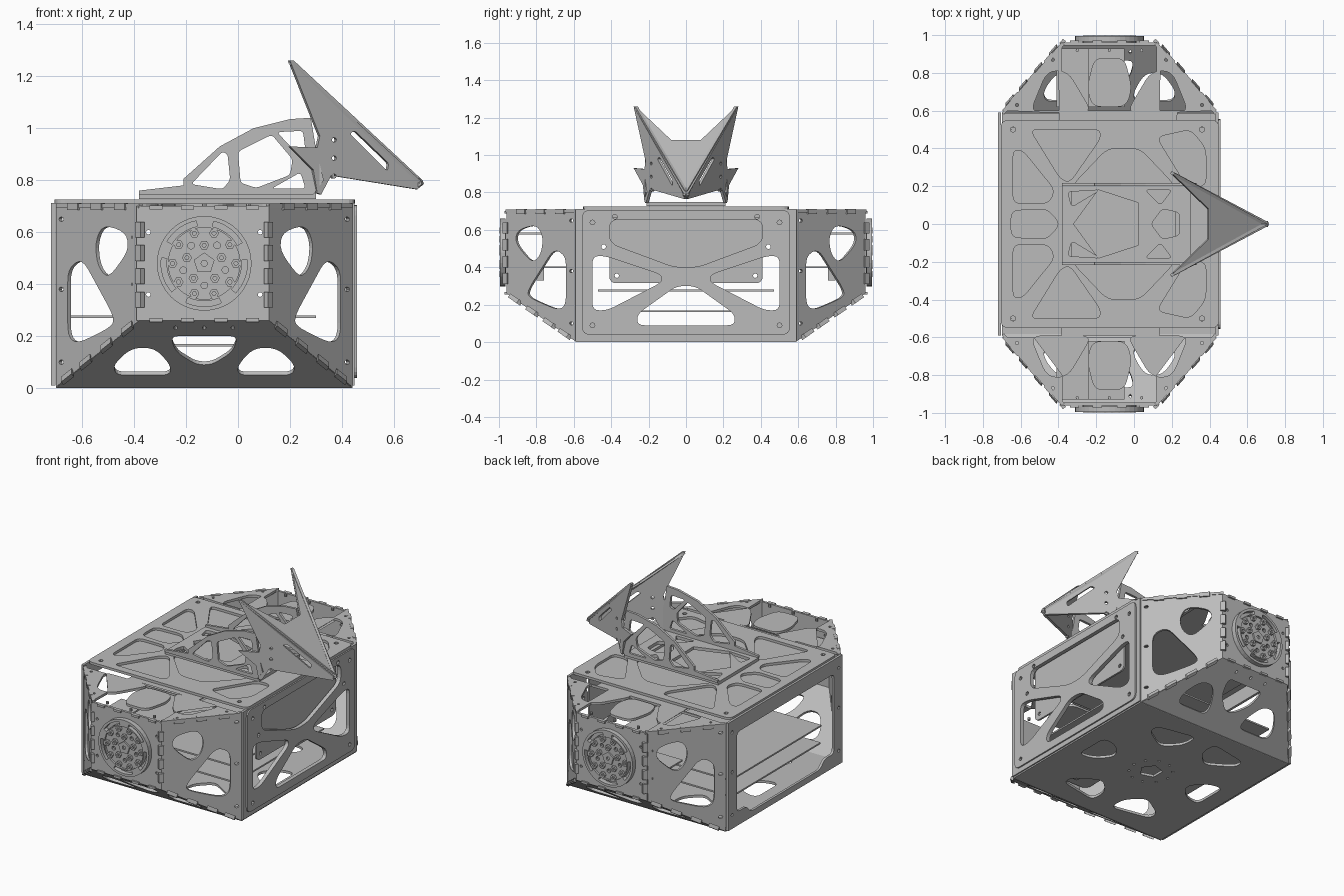
import bpy, bmesh, math
from mathutils import Vector, Matrix

cube = bpy.data.objects.get("Cube")
if cube:
    bpy.data.objects.remove(cube, do_unlink=True)

grey = bpy.data.materials.new("plain grey")
grey.use_nodes = True
grey.diffuse_color = (0.5, 0.5, 0.5, 1)
grey.node_tree.nodes["Principled BSDF"].inputs["Base Color"].default_value = (0.5, 0.5, 0.5, 1)

CX = -0.13          # centre line of the chassis
T = 0.016           # sheet thickness
IDENT = Matrix.Identity(4)
FLIP_Y = Matrix.Scale(-1, 4, (0, 1, 0))
FLIP_X = Matrix.Translation((2 * CX, 0, 0)) @ Matrix.Scale(-1, 4, (1, 0, 0))
ENDS = (("front", IDENT), ("back", FLIP_Y))
SIDES = (("left", IDENT), ("right", FLIP_X))


def frame(origin, u, v):
    """Matrix whose local x and y run along u and v, z along their normal."""
    u, v = Vector(u), Vector(v)
    m = Matrix((u, v, u.cross(v).normalized())).transposed().to_4x4()
    m.translation = origin
    return m


def rounded(pts, r):
    """Polygon with softened corners."""
    pts = [Vector(p) for p in pts]
    out = []
    for i, p in enumerate(pts):
        a, b = pts[i - 1] - p, pts[(i + 1) % len(pts)] - p
        s = p + a.normalized() * min(r, a.length * 0.45)
        e = p + b.normalized() * min(r, b.length * 0.45)
        for k in range(5):
            t = k / 4
            out.append(s * (1 - t) ** 2 + p * 2 * t * (1 - t) + e * t * t)
    return out


def ngon(x, y, r, n=8, turn=0.0):
    return [(x + r * math.cos(turn + math.tau * i / n),
             y + r * math.sin(turn + math.tau * i / n)) for i in range(n)]


def rect(x0, x1, y0, y1):
    return [(x0, y0), (x1, y0), (x1, y1), (x0, y1)]


def arc_slot(x, y, r0, r1, a0, a1):
    ang = [a0 + (a1 - a0) * i / 8 for i in range(9)]
    return ([(x + r1 * math.cos(a), y + r1 * math.sin(a)) for a in ang]
            + [(x + r0 * math.cos(a), y + r0 * math.sin(a)) for a in reversed(ang)])


def mirror_u(pts, c=0.0):
    return [(2 * c - p[0], p[1]) for p in pts]


def mirror_v(pts):
    return [(p[0], -p[1]) for p in pts]


def plate(name, loops, m, t=T, lift=0.0):
    """Flat sheet cut from closed loops; inner loops become holes."""
    cu = bpy.data.curves.new(name, "CURVE")
    cu.dimensions, cu.fill_mode, cu.extrude = "2D", "BOTH", t / 2
    for loop in loops:
        sp = cu.splines.new("POLY")
        sp.points.add(len(loop) - 1)
        for pt, p in zip(sp.points, loop):
            pt.co = (p[0], p[1], 0, 1)
        sp.use_cyclic_u = True
    tmp = bpy.data.objects.new("temp", cu)
    bpy.context.collection.objects.link(tmp)
    bpy.context.view_layer.update()
    me = bpy.data.meshes.new_from_object(
        tmp.evaluated_get(bpy.context.evaluated_depsgraph_get()))
    bpy.data.objects.remove(tmp, do_unlink=True)
    bm = bmesh.new()
    bm.from_mesh(me)
    bm.transform(m @ Matrix.Translation((0, 0, lift)))
    bmesh.ops.remove_doubles(bm, verts=bm.verts, dist=0.0002)
    bmesh.ops.recalc_face_normals(bm, faces=bm.faces)
    bm.to_mesh(me)
    bm.free()
    me.materials.clear()
    me.materials.append(grey)
    me.polygons.foreach_set("use_smooth", [False] * len(me.polygons))
    me.name = name
    ob = bpy.data.objects.new(name, me)
    bpy.context.collection.objects.link(ob)
    return ob


def level(z):
    return frame((0, 0, z), (1, 0, 0), (0, 1, 0))


def wall(x):
    return frame((x, 0, 0), (0, 1, 0), (0, 0, 1))


# Octagonal top sheet with end cutouts
quarter = [(0.12, 0.965), (0.44, 0.6)]
half = quarter + mirror_u(quarter, CX)[::-1]
octagon = half + mirror_v(half)[::-1]
end_tri = rounded([(-0.04, 0.59), (0.29, 0.59), (0.2, 0.81), (0.09, 0.81)], 0.06)
end_mid = rounded([(-0.22, 0.62), (-0.04, 0.62), (-0.01, 0.72), (-0.05, 0.88),
                   (-0.21, 0.88), (-0.25, 0.72)], 0.05)
end_cuts = [end_tri, mirror_u(end_tri, CX), end_mid]
end_cuts += [ngon(x, y, 0.009) for x in (-0.3, CX, 0.04) for y in (0.92,)]
end_cuts += [ngon(CX + s * dx, y, 0.009) for s in (-1, 1) for dx, y in ((0.3, 0.87), (0.49, 0.63))]
plate("top_sheet", [octagon, rect(-0.65, 0.39, -0.51, 0.51)] + end_cuts
      + [mirror_v(c) for c in end_cuts], level(0.702))

# Raised top cover
deck_tri = rounded([(-0.55, 0.5), (-0.18, 0.5), (-0.18, 0.45), (-0.34, 0.22), (-0.39, 0.24)], 0.04)
deck_strip = rounded([(-0.64, 0.39), (-0.59, 0.39), (-0.42, 0.18), (-0.45, 0.11), (-0.64, 0.11)], 0.04)
deck_right = rounded([(0.12, 0.46), (0.3, 0.5), (0.38, 0.4), (0.38, 0.2), (0.28, 0.2)], 0.04)
deck_cuts = [deck_tri, deck_strip, deck_right]
deck_cuts += [ngon(x, 0.5, 0.014) for x in (-0.64, 0.36)]
octa = [(-0.14, 0.4), (0.03, 0.4), (0.22, 0.2)]
octa += mirror_v(octa)[::-1] + [(-0.14, -0.4), (-0.33, -0.2), (-0.33, 0.2)][1:]
plate("top_cover", [rounded(rect(-0.705, 0.45, -0.55, 0.55), 0.04), rounded(octa, 0.05),
                    rounded([(-0.65, 0.07), (-0.46, 0.08), (-0.39, 0), (-0.46, -0.08), (-0.65, -0.07)], 0.04)]
      + deck_cuts + [mirror_v(c) for c in deck_cuts], level(0.718))

# Bottom sheet
floor_cut = rounded([(0.02, 0.26), (0.18, 0.36), (0.18, 0.43), (-0.08, 0.48), (-0.08, 0.36)], 0.05)
side_cut = rounded([(0.14, 0), (0.22, 0.1), (0.33, 0.12), (0.33, -0.12), (0.22, -0.1)], 0.05)
floor_cuts = [floor_cut, mirror_u(floor_cut, CX - 0.02)]
floor_cuts += [mirror_v(c) for c in floor_cuts] + [side_cut, mirror_u(side_cut, CX)]
plate("bottom_sheet", [rect(-0.7, 0.44, -0.59, 0.59), ngon(CX, 0, 0.07, 5)] + floor_cuts
      + [ngon(*p, 0.008) for p in ngon(CX, 0, 0.13, 10)], level(0.009))

# Panels and hubs at both ends
hole_high = rounded([(0.17, 0.6), (0.26, 0.63), (0.29, 0.56), (0.28, 0.47), (0.24, 0.42), (0.16, 0.53)], 0.05)
hole_low = rounded([(0.395, 0.46), (0.34, 0.5), (0.22, 0.28), (0.22, 0.24), (0.36, 0.17), (0.395, 0.2)], 0.05)
skirt_cut = rounded([(0.0, 0.05), (0.21, 0.05), (0.22, 0.09), (0.15, 0.155), (0.06, 0.155), (0.0, 0.09)], 0.04)
skirt_mid = rounded([(-0.26, 0.2), (0.0, 0.2), (-0.02, 0.14), (-0.1, 0.09), (-0.16, 0.09), (-0.24, 0.14)], 0.03)
HZ = 0.48
for end, fe in ENDS:
    face = fe @ frame((0, -0.96, 0), (1, 0, 0), (0, 0, 1))
    plate(end + "_panel", [rect(-0.39, 0.12, 0.26, 0.7)]
          + [ngon(CX + s * 0.215, z, 0.009) for s in (-1, 1) for z in (0.36, 0.6)], face, lift=-T / 2)
    skirt = fe @ frame((0, -0.585, 0), (1, 0, 0), (0, -0.375 / 0.26, 1))
    plate(end + "_sloped_panel", [[(-0.7, 0), (0.44, 0), (0.12, 0.26), (-0.38, 0.26)], skirt_mid,
          skirt_cut, mirror_u(skirt_cut, CX)]
          + [ngon(x, 0.232, 0.007) for x in (-0.24, CX, -0.02)], skirt, lift=-T / 2)
    for side, fs in SIDES:
        corner = fs @ fe @ frame((0.12, -0.96, 0), (1, 0.37 / 0.32, 0), (0, 0, 1))
        shift = lambda pts: [(p[0] - 0.12, p[1]) for p in pts]
        plate(f"{end}_{side}_corner_panel", [shift(c) for c in (
              [(0.12, 0.26), (0.44, 0.005), (0.44, 0.71), (0.12, 0.71)], hole_high, hole_low,
              ngon(0.42, 0.1, 0.009), ngon(0.42, 0.38, 0.009), ngon(0.42, 0.65, 0.009))], corner, lift=-T / 2)
        # Interlocking tabs along the seams
        plate(f"{end}_{side}_corner_tabs", [rect(-0.012, 0.008, z, z + 0.06) for z in (0.31, 0.4, 0.49, 0.58)]
              + [rect(x, x + 0.04, 0.685, 0.713) for x in (0.05, 0.14, 0.23)], corner, t=0.02)
        plate(f"{end}_{side}_slope_tabs", [[(0.15 + d, 0.25 - d * 0.8), (0.19 + d, 0.218 - d * 0.8),
              (0.182 + d, 0.205 - d * 0.8), (0.142 + d, 0.237 - d * 0.8)] for d in (0, 0.08, 0.16, 0.23)],
              fs @ skirt, t=0.024)
    plate(end + "_panel_tabs", [rect(x, x + 0.05, z, z + 0.014) for x in (-0.34, -0.22, -0.09, 0.03)
                                for z in (0.255, 0.688)], face, t=0.022)

    # Wheel hub: slotted rim, disc, pentagon boss and bolts
    slots = [arc_slot(CX, HZ, 0.145, 0.166, a + 0.2, a + 1.05)
             for a in (math.tau * k / 5 + 0.3 for k in range(5))]
    plate(end + "_hub_rim", [ngon(CX, HZ, 0.182, 40), ngon(CX, HZ, 0.138, 40)] + slots, face, 0.03, 0.02)
    plate(end + "_hub_disc", [ngon(CX, HZ, 0.142, 40)]
          + [ngon(*p, 0.013, 10) for p in ngon(CX, HZ, 0.085, 5, 0.95)], face, 0.02, 0.012)
    plate(end + "_hub_boss", [ngon(CX, HZ, 0.042, 5, math.pi / 2), ngon(CX, HZ, 0.012, 8)], face, 0.01, 0.027)
    bolts = ngon(CX, HZ, 0.122, 10) + ngon(CX, HZ, 0.07, 5, math.pi / 2)
    plate(end + "_hub_bolts", [ngon(*p, 0.019, 6) for p in bolts]
          + [ngon(*p, 0.008, 6) for p in bolts], face, 0.016, 0.03)

    # Drive bracket inside
    for z, x1 in ((0.58, -0.24), (0.4, -0.05)):
        plate(f"{end}_bracket_shelf", [rect(-0.41, x1, -0.93, -0.62)], fe @ level(z), 0.01)
    plate(end + "_bracket_block", [rect(-0.23, -0.15, -0.8, -0.76)], fe @ level(0.365), 0.07)

# Wall on the head side, with a rounded overlay and a board behind it
left_cut = rounded([(-0.5, 0.46), (-0.43, 0.46), (-0.13, 0.36), (-0.13, 0.32), (-0.42, 0.17), (-0.5, 0.17)], 0.04)
wall_cuts = [left_cut, mirror_u(left_cut),
             rounded([(-0.41, 0.655), (0.41, 0.655), (0.41, 0.53), (0.06, 0.4), (-0.06, 0.4), (-0.41, 0.53)], 0.05),
             rounded([(-0.26, 0.09), (0.26, 0.09), (0.26, 0.15), (0.05, 0.3), (-0.05, 0.3), (-0.26, 0.15)], 0.04)]
screws = [ngon(s * y, z, 0.013) for s in (-1, 1) for y, z in ((0.5, 0.09), (0.5, 0.64), (0.38, 0.67), (0.44, 0.51))]
plate("head_side_wall", [rect(-0.59, 0.59, 0.01, 0.713)] + wall_cuts + screws, wall(0.44))
plate("head_side_overlay", [rounded(rect(-0.555, 0.555, 0.04, 0.705), 0.04)] + wall_cuts + screws, wall(0.452), 0.01)
plate("inner_board", [rounded(rect(-0.41, 0.41, 0.315, 0.67), 0.04),
                      ngon(-0.37, 0.355, 0.012), ngon(0.37, 0.355, 0.012)], wall(0.415), 0.012)

# Open wall on the other side
plate("open_side_wall", [rect(-0.59, 0.59, 0.01, 0.713),
      rounded([(-0.5, 0.62), (0.5, 0.62), (0.5, 0.1), (0.4, 0.1), (0.36, 0.05),
               (-0.36, 0.05), (-0.4, 0.1), (-0.5, 0.1)], 0.03)]
      + [ngon(s * 0.55, z, 0.011) for s in (-1, 1) for z in (0.1, 0.38, 0.64)], wall(-0.711))

# Interior shelves
plate("upper_shelf", [rect(-0.65, 0.3, -0.47, 0.47)], level(0.275), 0.01)
plate("lower_shelf", [rect(-0.65, 0.3, -0.46, 0.46)], level(0.165), 0.01)

# Neck base with pentagon opening and a raised tail strip
base_tri = rounded([(-0.35, 0.17), (-0.18, 0.18), (-0.33, 0.09)], 0.02)
base_gap = rounded([(0.06, 0.18), (0.2, 0.18), (0.14, 0.1)], 0.02)
base_front = rounded([(0.09, 0), (0.15, 0.08), (0.24, 0.06), (0.24, -0.06), (0.15, -0.08)], 0.02)
plate("neck_base", [rect(-0.38, 0.3, -0.21, 0.21), ngon(-0.13, 0, 0.19, 5, math.pi), base_front]
      + [f(c) for c in (base_tri, base_gap) for f in (list, mirror_v)], level(0.738), 0.02)

# Upright neck plates and angular side plates of the head
neck = [(-0.38, 0.745), (0.29, 0.745), (0.33, 0.8), (0.3, 0.92), (0.28, 1.04), (0.2, 1.035), (0.06, 1.0),
        (-0.07, 0.93), (-0.21, 0.805), (-0.21, 0.78), (-0.38, 0.76)]
neck_cuts = [[(-0.18, 0.785), (-0.06, 0.765), (-0.03, 0.8), (-0.04, 0.9), (-0.06, 0.91)],
             [(0.0, 0.91), (0.13, 0.975), (0.21, 0.88), (0.2, 0.82), (0.07, 0.77), (0.01, 0.79)],
             [(0.15, 0.985), (0.25, 0.99), (0.26, 0.91), (0.23, 0.9)],
             [(0.13, 0.768), (0.26, 0.768), (0.24, 0.83)]]
wing = [(0.2, 1.26), (0.215, 1.26), (0.71, 0.8), (0.715, 0.785), (0.69, 0.765), (0.36, 0.82), (0.32, 0.745),
        (0.305, 0.75), (0.29, 0.84), (0.2, 0.93), (0.305, 0.925), (0.315, 0.97)]
slot = rounded([(0.43, 0.98), (0.45, 0.99), (0.58, 0.865), (0.575, 0.835)], 0.01)
for end, fe in ENDS:
    plate(end + "_neck_plate", [neck] + [rounded(c, 0.015) for c in neck_cuts],
          fe @ frame((0, -0.21, 0), (1, 0, 0), (0, 0, 1)))
    plate(end + "_head_side", [wing, slot] + [ngon(0.37, z, 0.009) for z in (0.815, 0.885, 0.955)],
          fe @ frame((0, -0.39, 0), (1, 0.55, 0), (0, 0, 1)), lift=-T / 2)

# Sloping forehead joining both ears and the nose
brow = [(0.71, 0.01), (0.21, 0.275), (0.2, 0.27), (0.395, 0.08)]
plate("forehead", [brow + mirror_v(brow)[::-1]], frame((0, 0, 1.445), (1, 0, -0.92), (0, 1, 0)), 0.012, -0.006)
